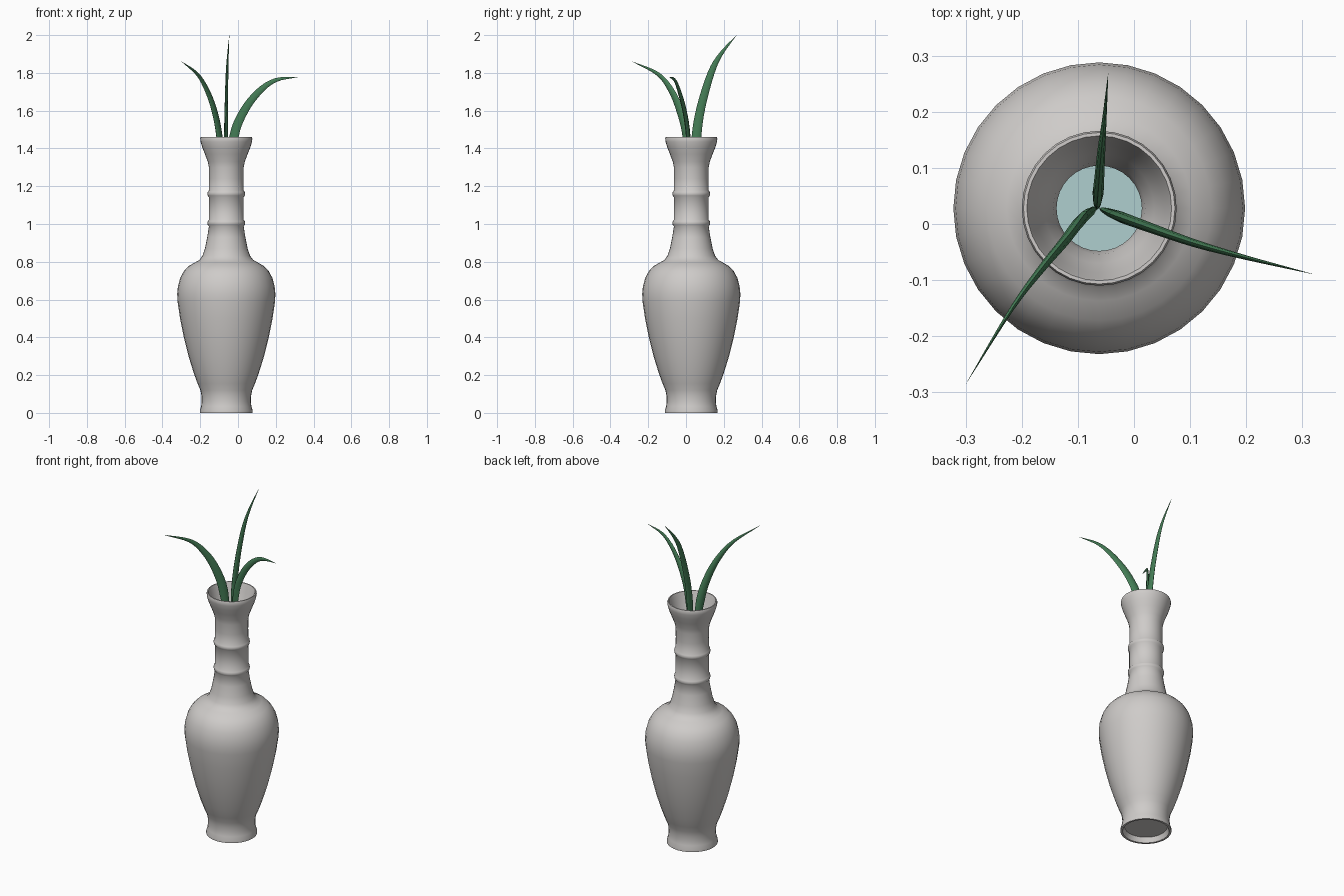
import bpy, bmesh, math
from mathutils import Vector

cube = bpy.data.objects.get("Cube")
if cube:
    bpy.data.objects.remove(cube, do_unlink=True)

CENTRE = Vector((-0.062, 0.028, 0))
SIDES = 32


def material(name, rgb):
    mat = bpy.data.materials.new(name)
    mat.use_nodes = True
    mat.diffuse_color = (*rgb, 1)
    mat.node_tree.nodes["Principled BSDF"].inputs["Base Color"].default_value = (*rgb, 1)
    return mat


def finish(name, bm, mat, angle):
    bmesh.ops.recalc_face_normals(bm, faces=bm.faces)
    mesh = bpy.data.meshes.new(name)
    bm.to_mesh(mesh)
    bm.free()
    mesh.materials.append(mat)
    obj = bpy.data.objects.new(name, mesh)
    bpy.context.collection.objects.link(obj)
    bpy.ops.object.select_all(action='DESELECT')
    obj.select_set(True)
    bpy.context.view_layer.objects.active = obj
    bpy.ops.object.shade_smooth_by_angle(angle=math.radians(angle))
    return obj


def lathe(name, profile, mat):
    """Revolve (radius, height) points about the vase axis."""
    bm = bmesh.new()
    verts = [bm.verts.new((r, 0, z)) for r, z in profile]
    edges = [bm.edges.new(pair) for pair in zip(verts, verts[1:])]
    bmesh.ops.spin(bm, geom=verts + edges, cent=(0, 0, 0), axis=(0, 0, 1),
                   angle=math.tau, steps=SIDES)
    bmesh.ops.remove_doubles(bm, verts=bm.verts, dist=0.0002)
    obj = finish(name, bm, mat, 50)
    obj.location = CENTRE
    return obj


def spline(points, t):
    """Catmull-Rom position on the path, t from 0 to 1."""
    p = [Vector(q) for q in points]
    p = [2 * p[0] - p[1]] + p + [2 * p[-1] - p[-2]]
    spans = len(p) - 3
    i = min(int(t * spans), spans - 1)
    u = t * spans - i
    a, b, c, d = p[i:i + 4]
    return 0.5 * (2 * b + (c - a) * u + (2 * a - 5 * b + 4 * c - d) * u ** 2
                  + (3 * b - a - 3 * c + d) * u ** 3)


def leaf(name, points, mat, steps=20, around=8):
    """Tapered blade whose width lies in the plane of its bend."""
    bm = bmesh.new()
    chord = Vector(points[-1]) - Vector(points[0])
    side = chord.cross(Vector((0, 0, 1))).normalized()
    rings = []
    for k in range(steps + 1):
        t = k / steps
        tangent = (spline(points, min(t + 0.01, 1)) - spline(points, max(t - 0.01, 0))).normalized()
        across = tangent.cross(side).normalized()
        size = min(1, 0.5 + 2.5 * t) * (1 - t ** 2.2) + 0.015
        rings.append([bm.verts.new(spline(points, t)
                                   + across * math.cos(a) * 0.026 * size
                                   + side * math.sin(a) * 0.010 * size)
                      for a in (math.tau * j / around for j in range(around))])
    for lower, upper in zip(rings, rings[1:]):
        for j in range(around):
            n = (j + 1) % around
            bm.faces.new((lower[j], lower[n], upper[n], upper[j]))
    bm.faces.new(rings[0])
    bm.faces.new(rings[-1])
    return finish(name, bm, mat, 60)


porcelain = material("pale grey porcelain", (0.62, 0.60, 0.585))
water_blue = material("pale blue water", (0.43, 0.62, 0.62))
green = material("leaf green", (0.06, 0.21, 0.095))


# Vase: recessed foot, body, ringed neck, flared mouth, then the inside
def neck_ring(z):
    return [(0.092, z - 0.018), (0.098, z - 0.010), (0.100, z),
            (0.098, z + 0.010), (0.092, z + 0.018)]


foot = [(0, 0.03), (0.118, 0.03), (0.128, 0), (0.140, 0), (0.140, 0.012),
        (0.133, 0.035), (0.130, 0.06), (0.131, 0.09), (0.137, 0.12)]
body = [(0.152, 0.155), (0.172, 0.21), (0.200, 0.30), (0.225, 0.40),
        (0.245, 0.50), (0.258, 0.59), (0.260, 0.63), (0.256, 0.67),
        (0.244, 0.715), (0.225, 0.75), (0.200, 0.777), (0.165, 0.797)]
shoulder = [(0.142, 0.81), (0.126, 0.832), (0.113, 0.87), (0.101, 0.93)]
mouth = [(0.091, 1.24), (0.092, 1.30), (0.098, 1.33), (0.113, 1.37),
         (0.127, 1.405), (0.136, 1.435), (0.138, 1.452), (0.135, 1.461),
         (0.129, 1.461), (0.125, 1.45), (0.115, 1.41), (0.098, 1.365)]
inside = [(0.082, 1.325), (0.076, 1.29), (0.076, 0.95), (0.11, 0.83),
          (0.22, 0.72), (0.24, 0.62), (0.13, 0.18), (0, 0.12)]
lathe("vase", foot + body + shoulder + neck_ring(1.005) + neck_ring(1.16)
      + mouth + inside, porcelain)

# Water surface inside the neck
lathe("water", [(0, 1.23), (0.0765, 1.23)], water_blue)

# Three arching leaves
leaf("back_leaf", [(-0.065, 0.038, 1.2), (-0.064, 0.055, 1.46), (-0.062, 0.08, 1.62),
                   (-0.058, 0.133, 1.80), (-0.053, 0.185, 1.90), (-0.046, 0.268, 2.0)], green)
leaf("left_leaf", [(-0.05, 0.024, 1.2), (-0.022, 0.012, 1.46), (0.03, -0.007, 1.595),
                   (0.11, -0.035, 1.70), (0.20, -0.06, 1.762), (0.318, -0.089, 1.778)], green)
leaf("right_leaf", [(-0.074, 0.022, 1.2), (-0.098, 0.003, 1.46), (-0.125, -0.032, 1.60),
                    (-0.165, -0.08, 1.71), (-0.217, -0.15, 1.795), (-0.299, -0.284, 1.86)], green)
